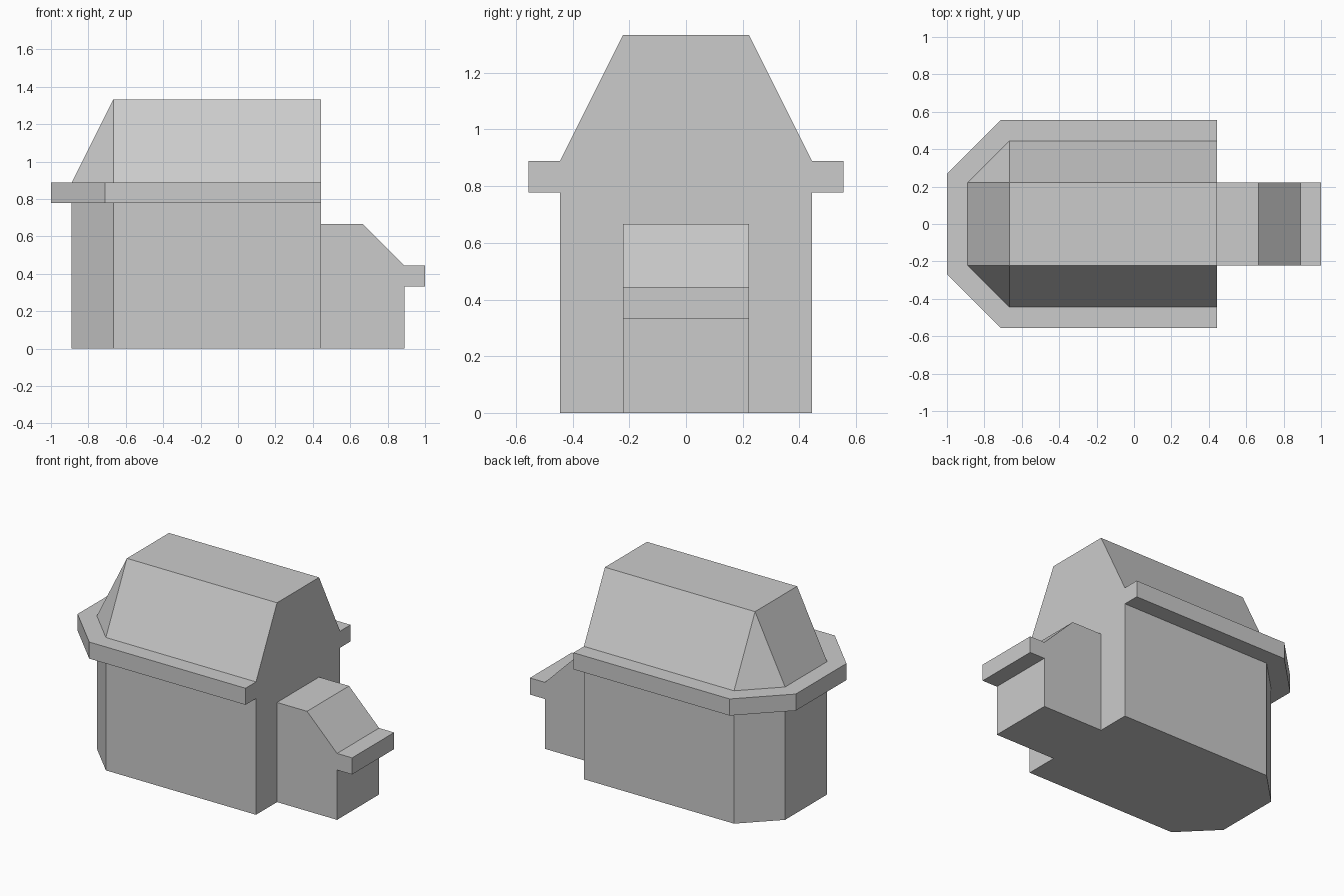
import bpy, bmesh

if "Cube" in bpy.data.objects:
    bpy.data.objects.remove(bpy.data.objects["Cube"])

U = 1 / 9  # model grid unit


def make_object(name, bm):
    bmesh.ops.remove_doubles(bm, verts=bm.verts[:], dist=1e-5)
    bmesh.ops.recalc_face_normals(bm, faces=bm.faces[:])
    mesh = bpy.data.meshes.new(name)
    bm.to_mesh(mesh)
    bm.free()
    obj = bpy.data.objects.new(name, mesh)
    bpy.context.collection.objects.link(obj)
    return obj


def half_outline(gable, side, back):
    """Outline from the flat gable end round the chamfered end and back."""
    pts = [gable, side, back]
    return pts + [(x, -y) for x, y in reversed(pts)]


def quad_or_tri(bm, verts):
    unique = []
    for v in verts:
        if all((v.co - u.co).length > 1e-5 for u in unique):
            unique.append(v)
    if len(unique) > 2:
        bm.faces.new(unique)


# House: walls, overhanging eave and hipped roof as stacked outlines
wall = half_outline((4, 4), (-6, 4), (-8, 2))
eave = half_outline((4, 5), (-6.41, 5), (-9, 2.41))
ridge = half_outline((4, 2), (-6, 2), (-6, 2))
levels = [(wall, 0), (wall, 7), (eave, 7), (eave, 8), (wall, 8), (ridge, 12)]

bm = bmesh.new()
rings = [[bm.verts.new((x * U, y * U, z * U)) for x, y in outline]
         for outline, z in levels]
for low, high in zip(rings, rings[1:]):
    for i in range(5):
        quad_or_tri(bm, (low[i], low[i + 1], high[i + 1], high[i]))
quad_or_tri(bm, rings[0])
quad_or_tri(bm, rings[-1])

# Gable wall, notched where the porch joins
notch = [bm.verts.new((4 * U, y * U, z * U))
         for y, z in ((-2, 0), (-2, 6), (2, 6), (2, 0))]
bm.faces.new([r[0] for r in rings] + [r[-1] for r in reversed(rings)] + notch)
make_object("house", bm)

# Porch: side profile extruded across, open against the house
profile = [(4, 0), (8, 0), (8, 3), (9, 3), (9, 4), (8, 4), (6, 6), (4, 6)]
bm = bmesh.new()
near, far = [[bm.verts.new((x * U, y * U, z * U)) for x, z in profile]
             for y in (-2, 2)]
bm.faces.new(near)
bm.faces.new(far)
for i in range(len(profile) - 1):
    bm.faces.new((near[i], near[i + 1], far[i + 1], far[i]))
make_object("porch", bm)
